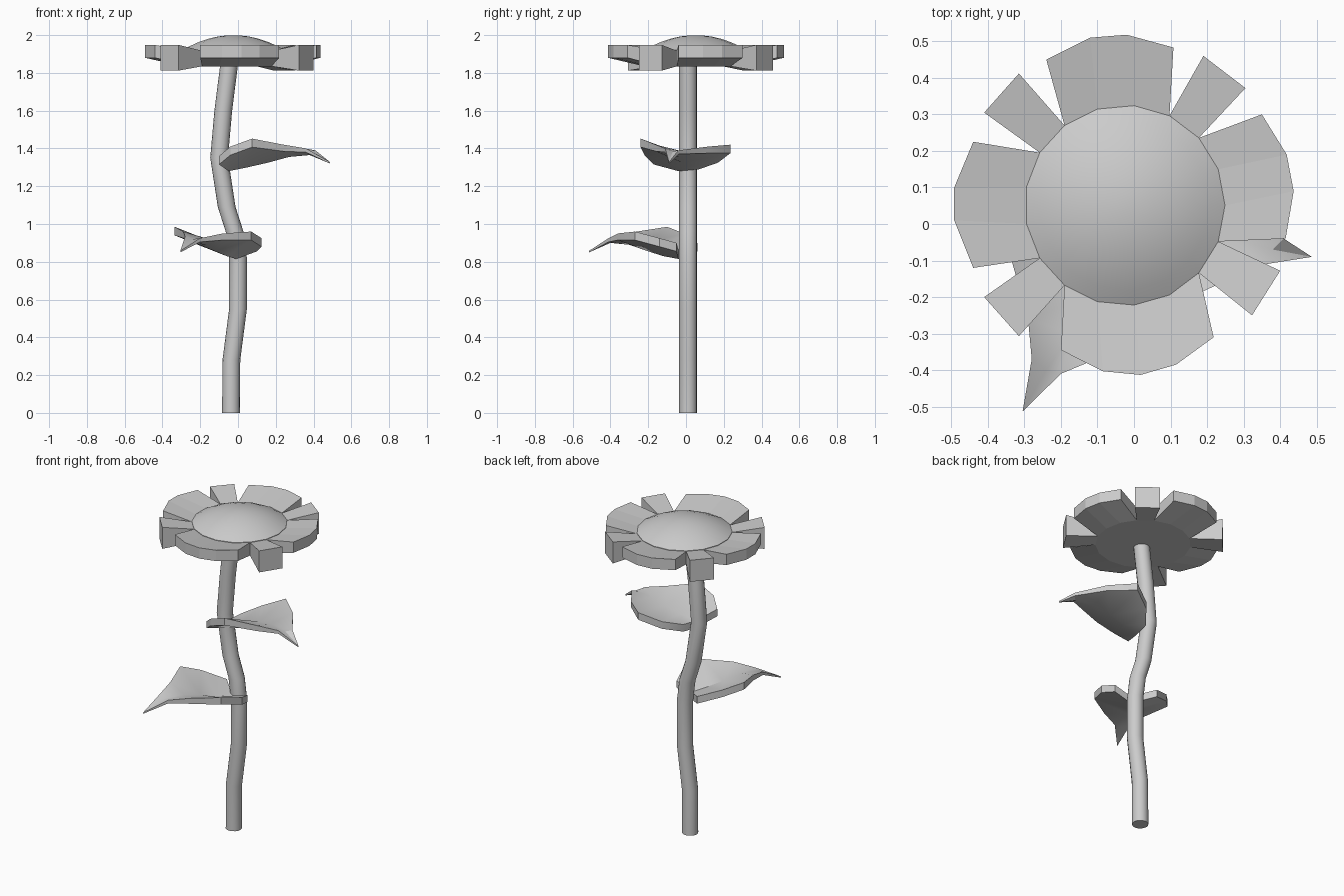
import bpy, bmesh
from math import sin, cos, pi
from mathutils import Vector

if "Cube" in bpy.data.objects:
    bpy.data.objects.remove(bpy.data.objects["Cube"])


def finish(name, bm, smooth=None):
    bmesh.ops.recalc_face_normals(bm, faces=bm.faces)
    me = bpy.data.meshes.new(name)
    bm.to_mesh(me)
    bm.free()
    ob = bpy.data.objects.new(name, me)
    bpy.context.collection.objects.link(ob)
    if smooth:
        bpy.context.view_layer.objects.active = ob
        ob.select_set(True)
        bpy.ops.object.shade_smooth_by_angle(angle=smooth)
        ob.select_set(False)
    return ob


def loft(bm, rings):
    # Skin closed rings of points and cap both ends
    rings = [[bm.verts.new(p) for p in r] for r in rings]
    n = len(rings[0])
    for r, s in zip(rings, rings[1:]):
        for i in range(n):
            j = (i + 1) % n
            bm.faces.new((r[i], r[j], s[j], s[i]))
    bm.faces.new(rings[0])
    bm.faces.new(rings[-1])


# Stem: round section along a bent path
path = [(-.037, 0), (-.035, .28), (0, .55), (0, .82), (-.018, .96),
        (-.06, 1.09), (-.1, 1.35), (-.078, 1.6), (-.045, 1.86)]
bm = bmesh.new()
loft(bm, [[(x + .047 * cos(a), .011 + .047 * sin(a), z)
           for a in [2 * pi * i / 16 for i in range(16)]] for x, z in path])
finish("stem", bm, .7)

# Flower centre: 17-sided shallow dome with a flat underside
CX, CY, R, N = -.025, .051, .274, 17


def rim(i, r=R):
    a = 2 * pi * i / N
    return CX + r * cos(a), CY + r * sin(a)


RIM_Z, BOT_Z = 1.92, 1.835
bm = bmesh.new()
steps = [(R, BOT_Z)] + [(R * f, 2 - (2 - RIM_Z) * f * f)
                        for f in (1, .85, .68, .5, .3, .1)]
loft(bm, [[(*rim(i, r), z) for i in range(N)] for r, z in steps])
finish("flower_centre", bm, .6)


# Petals: wedges growing from the rim, tilted up on the outside
def petal(name, first, outer, z_low):
    inner = [rim(first + i) for i in range(len(outer))]
    bm = bmesh.new()
    loft(bm, [[(*p, BOT_Z), (*p, RIM_Z - .003), (*q, 1.948), (*q, z_low)]
              for p, q in zip(inner, outer)])
    finish(name, bm)


petal("petal_right", -1, [(.415, -.04), (.437, .09), (.418, .19), (.35, .3)], 1.88)
petal("petal_back", 3, [(.108, .483), (-.02, .518), (-.12, .51), (-.24, .45)], 1.88)
petal("petal_left", 7, [(-.44, .225), (-.492, .1), (-.492, .01), (-.44, -.12)], 1.88)
petal("petal_front", 11, [(-.2, -.345), (-.085, -.403), (.018, -.413),
                          (.115, -.385), (.218, -.31)], 1.88)
petal("small_petal_back_right", 2, [(.305, .372), (.19, .46)], 1.812)
petal("small_petal_back_left", 6, [(-.315, .412), (-.41, .305)], 1.812)
petal("small_petal_front_left", 10, [(-.41, -.2), (-.315, -.307)], 1.812)
petal("small_petal_front_right", 15, [(.323, -.25), (.4, -.128)], 1.812)


# Leaves: V-shaped cross-sections (edge, midrib, edge) thinning to a tip
def leaf(name, rows, tip):
    thick = [.045, .045, .045, .035, .02]
    bm = bmesh.new()
    rings = []
    for row, t in zip(rows, thick):
        top = [Vector(p) for p in row]
        rings.append(top + [p - Vector((0, 0, t)) for p in reversed(top)])
    tip = Vector(tip)
    rings.append([tip] * 3 + [tip - Vector((0, 0, .008))] * 3)
    loft(bm, rings)
    bmesh.ops.remove_doubles(bm, verts=bm.verts, dist=.0005)
    bmesh.ops.triangulate(bm, faces=bm.faces)
    finish(name, bm, .5)


leaf("upper_leaf", [
    [(-.1, -.17, 1.36), (-.05, -.04, 1.325), (-.03, .07, 1.335)],
    [(-.04, -.22, 1.41), (.05, -.02, 1.345), (.05, .17, 1.37)],
    [(.075, -.24, 1.452), (.16, -.02, 1.37), (.17, .235, 1.42)],
    [(.24, -.16, 1.42), (.27, -.04, 1.39), (.3, .12, 1.41)],
    [(.36, -.11, 1.4), (.38, -.07, 1.385), (.41, -.04, 1.39)]],
    (.487, -.09, 1.328))
leaf("lower_leaf", [
    [(-.12, .06, .9), (-.01, -.04, .86), (.1, -.05, .9)],
    [(-.25, -.01, .95), (-.06, -.12, .875), (.125, -.14, .925)],
    [(-.335, -.1, .985), (-.12, -.2, .9), (.07, -.27, .96)],
    [(-.29, -.26, .96), (-.17, -.3, .925), (-.08, -.36, .95)],
    [(-.28, -.37, .935), (-.24, -.4, .92), (-.2, -.41, .925)]],
    (-.305, -.513, .858))
